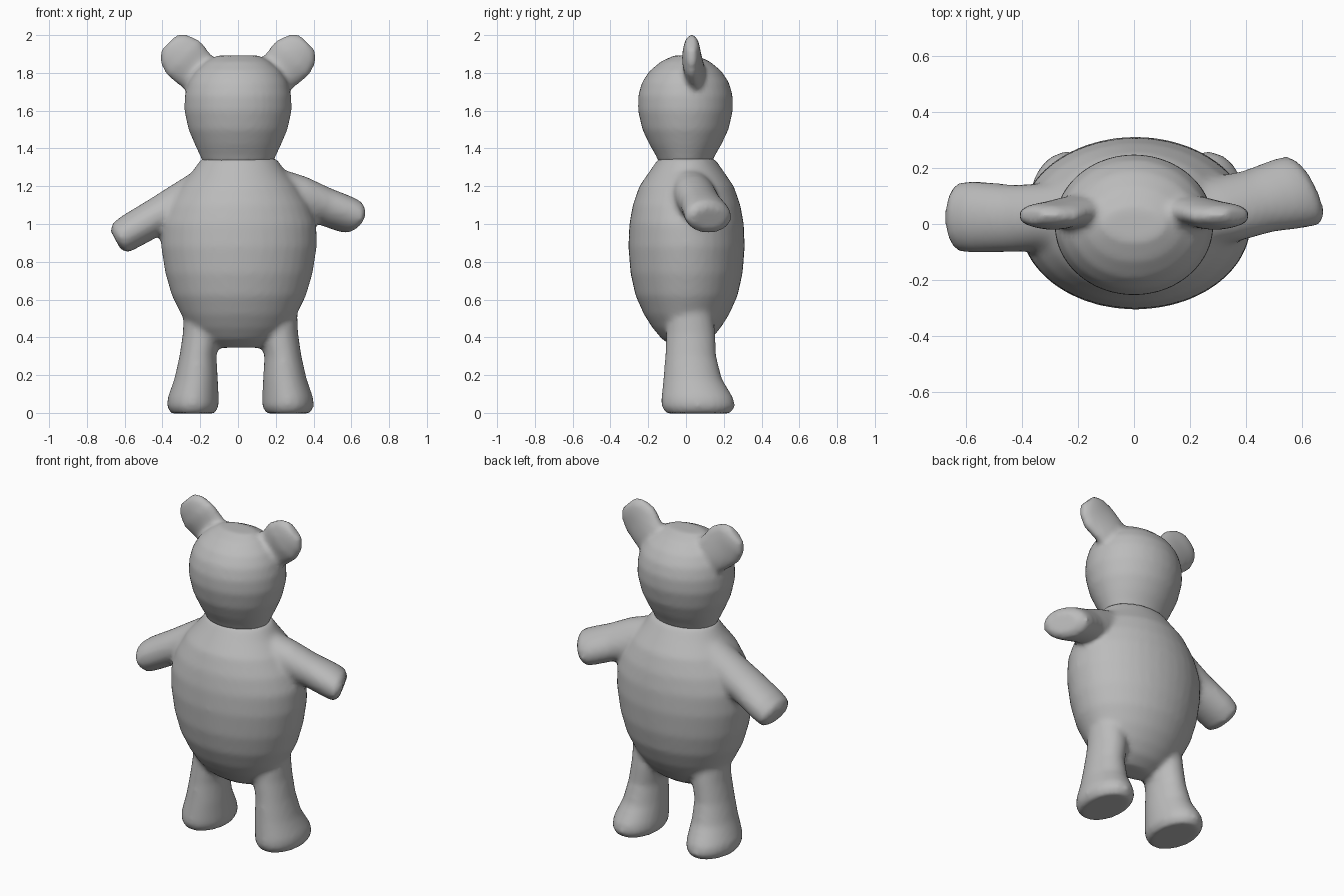
import bpy
import bmesh
from math import cos, sin, tau
from mathutils import Vector

SIDES = 40

if "Cube" in bpy.data.objects:
    bpy.data.objects.remove(bpy.data.objects["Cube"])

clay = bpy.data.materials.new("matte_grey")
clay.use_nodes = True
GREY = (0.5, 0.5, 0.5, 1)
clay.diffuse_color = GREY
shader = clay.node_tree.nodes["Principled BSDF"]
shader.inputs["Base Color"].default_value = GREY
shader.inputs["Roughness"].default_value = 0.8


def loft(bm, rings, u, v):
    """Closed tube through elliptical rings (centre, radius along u, radius along v)."""
    u, v = Vector(u).normalized(), Vector(v).normalized()
    loops = []
    for x, y, z, ru, rv in rings:
        c = Vector((x, y, z))
        loops.append([bm.verts.new(c + u * ru * cos(tau * i / SIDES) + v * rv * sin(tau * i / SIDES))
                      for i in range(SIDES)])
    faces = [bm.faces.new(loops[0]), bm.faces.new(loops[-1])]
    for a, b in zip(loops, loops[1:]):
        for i in range(SIDES):
            j = (i + 1) % SIDES
            faces.append(bm.faces.new((a[i], a[j], b[j], b[i])))
    bmesh.ops.recalc_face_normals(bm, faces=faces)


def fuse(name, bm, smoothing):
    """Blend the overlapping tubes into one soft skin."""
    mesh = bpy.data.meshes.new(name)
    bm.to_mesh(mesh)
    bm.free()
    mesh.materials.append(clay)
    obj = bpy.data.objects.new(name, mesh)
    bpy.context.collection.objects.link(obj)
    bpy.ops.object.select_all(action="DESELECT")
    obj.select_set(True)
    bpy.context.view_layer.objects.active = obj
    remesh = obj.modifiers.new("skin", "REMESH")
    remesh.mode = "VOXEL"
    remesh.voxel_size = 0.016
    remesh.use_smooth_shade = True
    soften = obj.modifiers.new("soften", "SMOOTH")
    soften.factor = 0.5
    soften.iterations = smoothing
    for mod in list(obj.modifiers):
        bpy.ops.object.modifier_apply(modifier=mod.name)
    bpy.ops.object.shade_smooth()
    return obj


X, Y = (1, 0, 0), (0, 1, 0)

# Torso: egg-shaped, flat at the neck
bm = bmesh.new()
torso = [(0.345, .12, .06), (0.39, .20, .13), (0.45, .26, .18), (0.52, .305, .225),
         (0.62, .355, .27), (0.74, .39, .297), (0.88, .412, .308), (1.0, .41, .303),
         (1.1, .375, .285), (1.2, .315, .25), (1.28, .245, .195), (1.345, .20, .15)]
loft(bm, [(0.005, 0.003, z, rx, ry) for z, rx, ry in torso], X, Y)

# Legs: flaring down to flat feet that reach backward
for side in (-1, 1):
    leg = [(.20, .02, .55, .10, .12), (.205, .025, .42, .10, .13), (.225, .025, .30, .098, .135),
           (.235, .035, .18, .115, .155), (.25, .06, .08, .135, .19),
           (.252, .065, .035, .137, .195), (.252, .065, -.003, .115, .17)]
    loft(bm, [(side * x + .013, y, z, rx, ry) for x, y, z, rx, ry in leg], X, Y)

# Arms: the right hangs lower, the left swings up and back
loft(bm, [(-.18, .03, 1.16, .13, .13), (-.32, .025, 1.09, .12, .115), (-.43, .02, 1.04, .12, .098),
          (-.57, .025, .96, .128, .094), (-.625, .025, .925, .122, .088),
          (-.648, .025, .915, .085, .055)], Y, (-.47, 0, .88))
loft(bm, [(.18, .03, 1.17, .13, .13), (.31, .05, 1.14, .125, .12), (.44, .08, 1.10, .12, .1),
          (.56, .11, 1.055, .135, .097), (.605, .12, 1.037, .135, .092),
          (.632, .125, 1.028, .095, .06)], (-.42, .9, 0), (.35, 0, .94))
fuse("body", bm, 6)

# Head: rounded, slightly flattened on top
bm = bmesh.new()
head = [(1.325, .185, .14), (1.36, .20, .155), (1.42, .228, .19), (1.5, .262, .228), (1.6, .284, .251),
        (1.68, .282, .25), (1.75, .264, .23), (1.81, .228, .19), (1.86, .17, .13), (1.892, .11, .06)]
loft(bm, [(0, -.003, z, rx, ry) for z, rx, ry in head], X, Y)

# Ears: thin discs set on the upper corners
for side in (-1, 1):
    ear = [(.15, .05, 1.74, .105, .05), (.22, .045, 1.81, .116, .055), (.288, .03, 1.878, .128, .052),
           (.338, .03, 1.928, .105, .043), (.368, .03, 1.958, .06, .028)]
    loft(bm, [(side * x, y, z, ru, rv) for x, y, z, ru, rv in ear], (side, 0, -1), Y)
fuse("head_with_ears", bm, 4)
